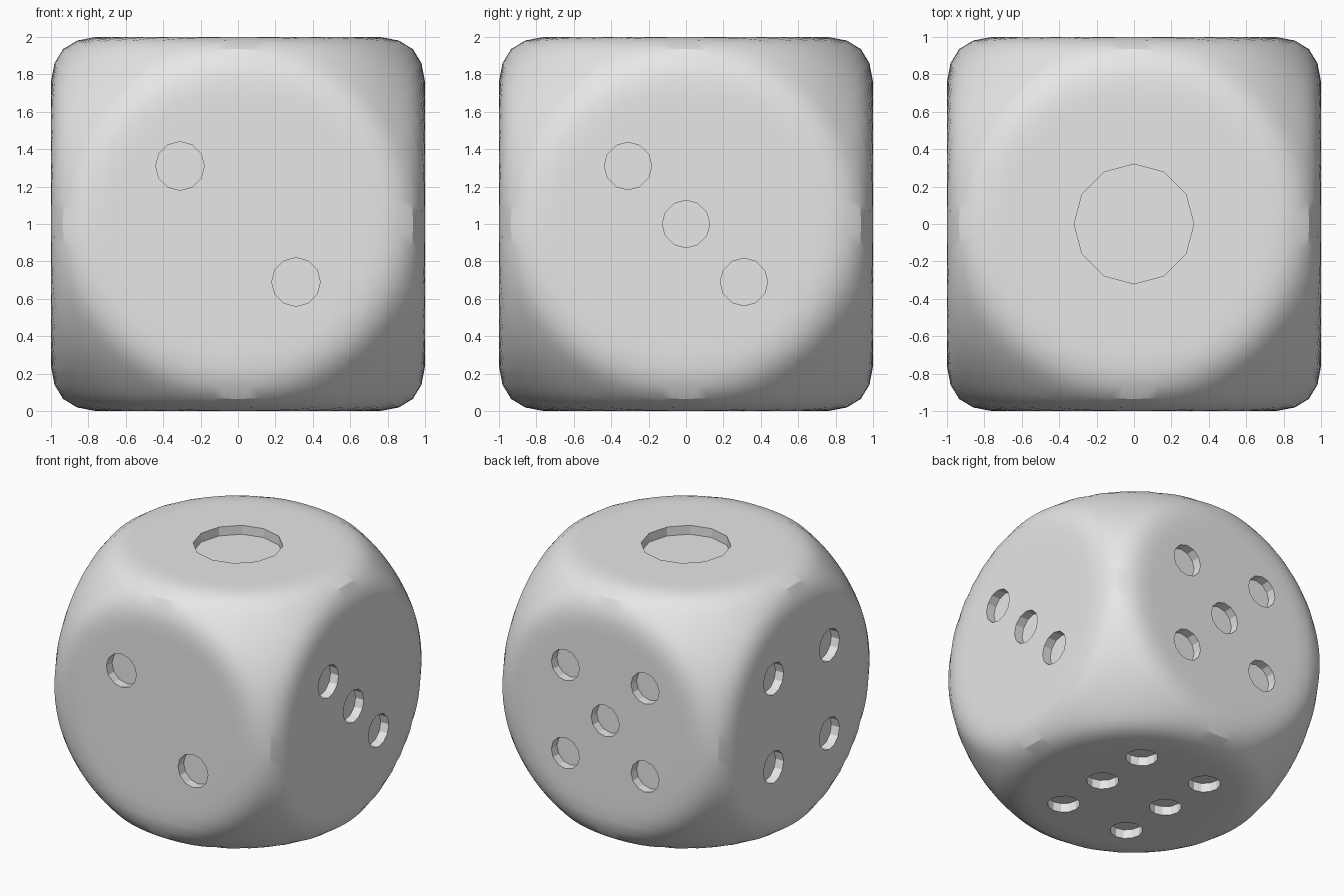
import bpy, bmesh, math
from mathutils import Vector, Matrix

if "Cube" in bpy.data.objects:
    bpy.data.objects.remove(bpy.data.objects["Cube"])

FLAT, CTRL, EDGE = 0.73, 0.87, 0.935   # flat disc radius, blend control, edge midpoint
SPHERE = EDGE * math.sqrt(2)
DEPTH = 0.07


def new_object(name, bm):
    mesh = bpy.data.meshes.new(name)
    bm.normal_update()
    bm.to_mesh(mesh)
    bm.free()
    obj = bpy.data.objects.new(name, mesh)
    bpy.context.collection.objects.link(obj)
    return obj


def blend(t):
    # Curve from the flat disc to the rounded edge: radius and height
    x = (1 - t) ** 2 * FLAT + 2 * t * (1 - t) * CTRL + t * t * EDGE
    return x, 1 - t * t * (1 - EDGE)


def surface_radius(d):
    # Distance to the surface along unit direction d
    h = max(abs(c) for c in d)
    slope = math.sqrt(max(0, 1 - h * h)) / h
    if slope <= FLAT:
        return 1 / h
    if slope >= 1:
        return SPHERE
    lo, hi = 0.0, 1.0
    for _ in range(30):
        mid = (lo + hi) / 2
        x, z = blend(mid)
        if x / z < slope:
            lo = mid
        else:
            hi = mid
    return math.hypot(*blend(lo))


# Rounded cube body
bm = bmesh.new()
bmesh.ops.create_cube(bm, size=2)
bmesh.ops.subdivide_edges(bm, edges=bm.edges[:], cuts=23, use_grid_fill=True)
for v in bm.verts:
    d = Vector([math.tan(c * math.pi / 4) for c in v.co]).normalized()
    v.co = d * surface_radius(d) + Vector((0, 0, 1))
body = new_object("die_body", bm)

# Pip layouts: face normal, two in-face axes, radius, positions
X, Y, Z = Vector((1, 0, 0)), Vector((0, 1, 0)), Vector((0, 0, 1))
square = [(i * 0.345, j * 0.345) for i in (-1, 1) for j in (-1, 1)]
diagonal = [(-0.31, 0.31), (0.31, -0.31)]
faces = [
    (Z, X, Y, 0.32, [(0, 0)]),
    (-Y, X, Z, 0.13, diagonal),
    (X, Y, Z, 0.127, diagonal + [(0, 0)]),
    (-X, Y, Z, 0.125, square),
    (Y, X, Z, 0.122, square + [(0, 0)]),
    (-Z, X, Y, 0.115, [(i * 0.29, j * 0.43) for i in (-1, 1) for j in (-1, 0, 1)]),
]

# Pip cutters
bm = bmesh.new()
for normal, u, w, radius, spots in faces:
    turn = normal.to_track_quat('Z', 'Y').to_matrix().to_4x4()
    for a, b in spots:
        place = Matrix.Translation(Z + normal + u * a + w * b)
        bmesh.ops.create_cone(bm, cap_ends=True, segments=12, radius1=radius,
                              radius2=radius, depth=DEPTH * 2, matrix=place @ turn)
cutter = new_object("pip_cutter", bm)
cutter.hide_render = True

# Material
mat = bpy.data.materials.new("light_grey")
mat.use_nodes = True
grey = (0.8, 0.8, 0.8, 1)
mat.diffuse_color = grey
mat.node_tree.nodes["Principled BSDF"].inputs["Base Color"].default_value = grey
for obj in (body, cutter):
    obj.data.materials.append(mat)

# Sink the pips into the body, then smooth while keeping the pip rims sharp
cut = body.modifiers.new("pips", 'BOOLEAN')
cut.operation = 'DIFFERENCE'
cut.solver = 'EXACT'
cut.object = cutter
bpy.ops.object.select_all(action='DESELECT')
body.select_set(True)
bpy.context.view_layer.objects.active = body
bpy.ops.object.modifier_apply(modifier=cut.name)
bpy.data.objects.remove(cutter)
bpy.ops.object.shade_smooth_by_angle(angle=math.radians(25))
